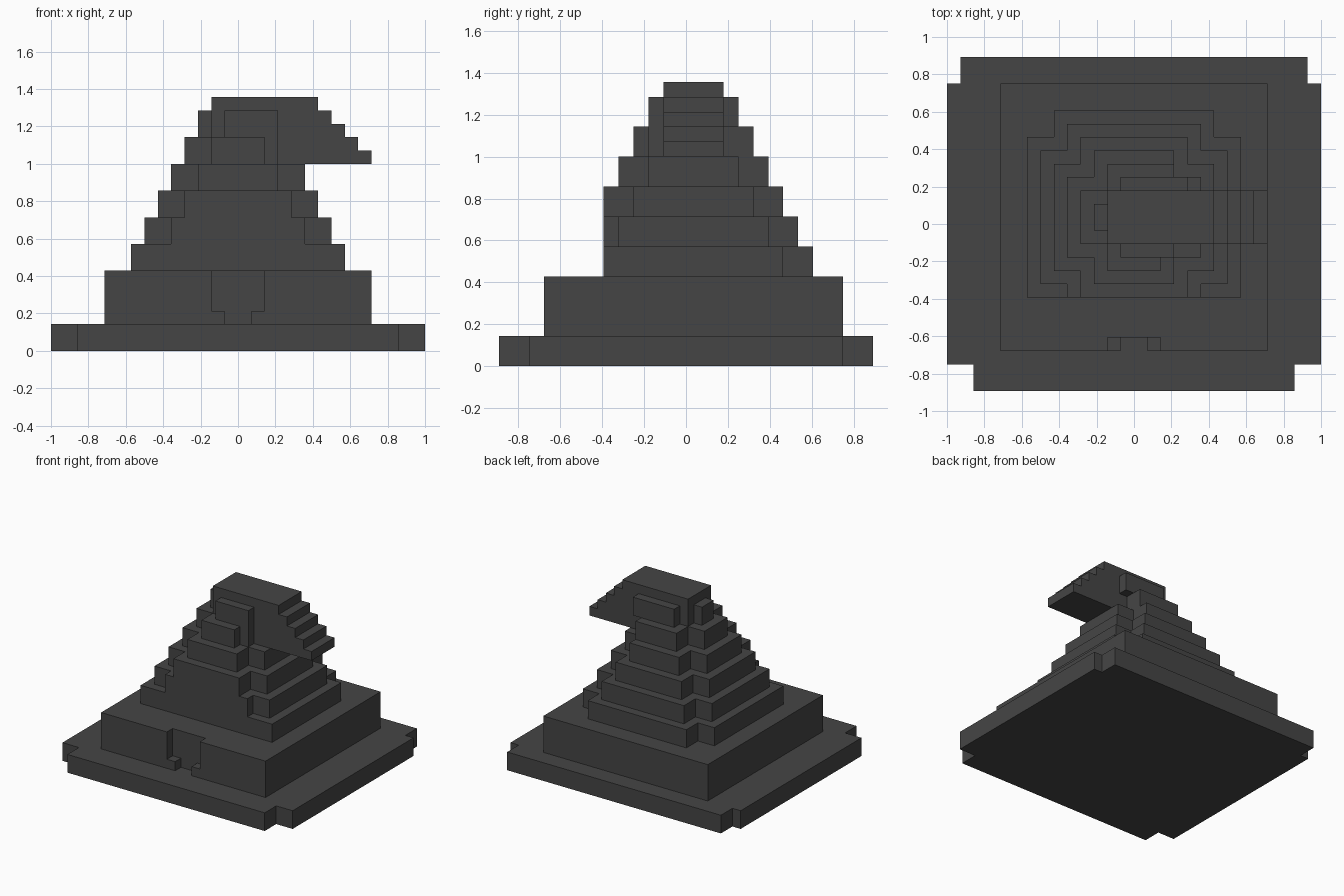
import bpy
import bmesh

U = 1 / 14  # size of one block

cube = bpy.data.objects.get("Cube")
if cube:
    bpy.data.objects.remove(cube, do_unlink=True)

felt = bpy.data.materials.new("charcoal_felt")
felt.use_nodes = True
felt.diffuse_color = (0.06, 0.06, 0.06, 1)
felt.node_tree.nodes["Principled BSDF"].inputs["Base Color"].default_value = (0.06, 0.06, 0.06, 1)


def extrude(name, outline, start, end, axis="z"):
    """Extrude a closed outline (in blocks) along z, or an x-z outline along y."""
    bm = bmesh.new()
    if axis == "z":
        points = [(a, b, start) for a, b in outline]
        move = (0, 0, (end - start) * U)
    else:
        points = [(a, start, b) for a, b in outline]
        move = (0, (end - start) * U, 0)
    face = bm.faces.new([bm.verts.new([c * U for c in p]) for p in points])
    result = bmesh.ops.extrude_face_region(bm, geom=[face], use_keep_orig=True)
    moved = [g for g in result["geom"] if isinstance(g, bmesh.types.BMVert)]
    bmesh.ops.translate(bm, verts=moved, vec=move)
    bmesh.ops.recalc_face_normals(bm, faces=bm.faces[:])
    mesh = bpy.data.meshes.new(name)
    bm.to_mesh(mesh)
    bm.free()
    mesh.materials.append(felt)
    obj = bpy.data.objects.new(name, mesh)
    bpy.context.collection.objects.link(obj)
    return obj


def box(name, x0, x1, y0, y1, z0, z1):
    return extrude(name, [(x0, y0), (x1, y0), (x1, y1), (x0, y1)], z0, z1)


def cross(name, wide, front, back, narrow_front, narrow_back, y0, y1, z0, z1):
    """Slab with notched corners: narrow at front and back, wide between."""
    right = [(narrow_front, front), (narrow_front, y0), (wide, y0),
             (wide, y1), (narrow_back, y1), (narrow_back, back)]
    left = [(-x, y) for x, y in reversed(right)]
    return extrude(name, right + left, z0, z1)


# Brim
cross("brim", 14, -12.5, 12.5, 12, 13, -10.5, 10.5, 0, 2)

# Band with a stepped notch at the front
for name, gap, z0, z1 in (("band_lower", 1, 2, 3), ("band_upper", 2, 3, 6)):
    right = [(gap, -8.5), (gap, -9.5), (10, -9.5), (10, 10.5)]
    extrude(name, right + [(-x, y) for x, y in reversed(right)], z0, z1)

# Tapering crown tiers
for i in range(4):
    w = 8 - i
    front = max(i - 7.5, -5.5)
    cross(f"crown_tier_{i + 1}", w, front, 8.5 - i, w - 2, w - 2,
          i - 5.5, 6.5 - i, 6 + 2 * i, 8 + 2 * i)

# Bent tip with its stepped point
tip = [(-4, 14), (10, 14)]
for x in range(10, 5, -1):
    tip += [(x, 25 - x), (x - 1, 25 - x)] if x > 6 else [(x, 19)]
tip += [(-2, 19), (-2, 16), (-4, 16)]
extrude("bent_tip", tip, -1.5, 2.5, axis="y")

# Folds around the tip
box("tip_side_fold", -3, -2, -0.5, 1.5, 16, 18)
box("front_fold_upper", -1, 3, -2.5, -1.5, 14, 18)
extrude("front_fold_lower", [(-2, -3.5), (2, -3.5), (2, -2.5), (-1, -2.5),
                             (-1, -1.5), (-2, -1.5)], 14, 16)
box("back_fold_upper", -1, 4, 2.5, 3.5, 16, 18)
box("back_fold_lower", -2, 3, 2.5, 4.5, 14, 16)
